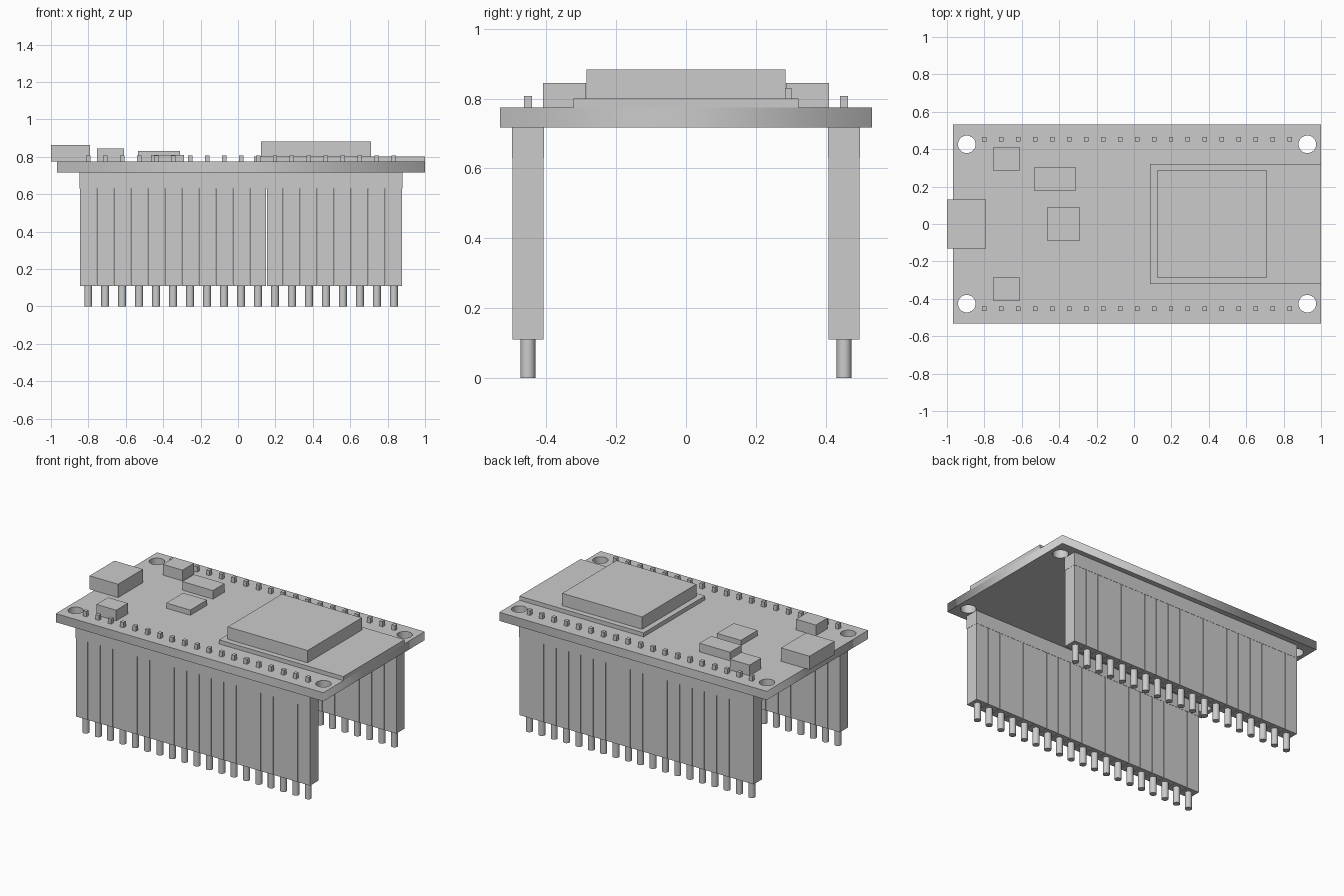
import bpy
import bmesh
import math
from mathutils import Matrix, Vector

cube = bpy.data.objects.get("Cube")
if cube:
    bpy.data.objects.remove(cube, do_unlink=True)

grey = bpy.data.materials.new("plain_grey")
grey.use_nodes = True
colour = (0.6, 0.6, 0.6, 1)
grey.diffuse_color = colour
grey.node_tree.nodes["Principled BSDF"].inputs["Base Color"].default_value = colour

BOARD_Z, BOARD_TOP = 0.717, 0.774
PITCH, FIRST_X, ROW_Y, COUNT = 0.0908, -0.801, 0.4525, 19
PIN_XS = [FIRST_X + i * PITCH for i in range(COUNT)]


def add_box(bm, x, y, z):
    """Add a box given as (low, high) on each axis."""
    low, high = Vector((x[0], y[0], z[0])), Vector((x[1], y[1], z[1]))
    matrix = Matrix.Translation((low + high) / 2) @ Matrix.Diagonal((*(high - low), 1))
    bmesh.ops.create_cube(bm, size=1, matrix=matrix)


def around(centre, width):
    return centre - width / 2, centre + width / 2


def finish(name, bm):
    mesh = bpy.data.meshes.new(name)
    bm.to_mesh(mesh)
    bm.free()
    mesh.materials.append(grey)
    obj = bpy.data.objects.new(name, mesh)
    bpy.context.collection.objects.link(obj)
    return obj


def block(name, x, y, z):
    bm = bmesh.new()
    add_box(bm, x, y, z)
    return finish(name, bm)


def select_only(obj):
    bpy.ops.object.select_all(action='DESELECT')
    obj.select_set(True)
    bpy.context.view_layer.objects.active = obj


# Circuit board: flat outline with four round mounting holes
outline = bpy.data.curves.new("circuit_board", 'CURVE')
outline.dimensions = '2D'
outline.fill_mode = 'BOTH'
outline.extrude = (BOARD_TOP - BOARD_Z) / 2


def add_loop(points):
    spline = outline.splines.new('POLY')
    spline.points.add(len(points) - 1)
    for point, (x, y) in zip(spline.points, points):
        point.co = (x, y, 0, 1)
    spline.use_cyclic_u = True


add_loop([(-0.967, -0.532), (1, -0.532), (1, 0.532), (-0.967, 0.532)])
for cx in (-0.894, 0.927):
    for cy in (-0.426, 0.426):
        angles = [math.tau * i / 32 for i in range(32)]
        add_loop([(cx + 0.047 * math.cos(a), cy + 0.047 * math.sin(a)) for a in angles])
board = bpy.data.objects.new("circuit_board", outline)
bpy.context.collection.objects.link(board)
board.location.z = (BOARD_Z + BOARD_TOP) / 2
outline.materials.append(grey)
select_only(board)
bpy.ops.object.convert(target='MESH')

# Components on top of the board
block("radio_module_base", (0.086, 1), (-0.322, 0.322), (BOARD_TOP, 0.801))
block("radio_module_shield", (0.123, 0.711), (-0.285, 0.285), (0.801, 0.883))
block("usb_socket", (-1, -0.79), (-0.131, 0.131), (BOARD_TOP, 0.863))
block("left_button", (-0.754, -0.609), (0.287, 0.409), (BOARD_TOP, 0.845))
block("right_button", (-0.754, -0.609), (-0.409, -0.287), (BOARD_TOP, 0.845))
block("regulator_chip", (-0.535, -0.31), (0.179, 0.302), (BOARD_TOP, 0.831))
block("serial_chip", (-0.465, -0.289), (-0.088, 0.088), (BOARD_TOP, 0.809))

# Pin header on each long side
for side, sign in (("front", -1), ("back", 1)):
    y = sign * ROW_Y
    block(side + "_header_strip", (PIN_XS[0] - PITCH / 2, PIN_XS[-1] + PITCH / 2),
          around(y, PITCH), (0.63, BOARD_Z))

    sockets, tips, pins = bmesh.new(), bmesh.new(), bmesh.new()
    for x in PIN_XS:
        add_box(sockets, around(x, 0.088), around(y, 0.088), (0.11, 0.63))
        add_box(tips, around(x, 0.024), around(y, 0.024), (BOARD_TOP, 0.808))
        bmesh.ops.create_cone(pins, cap_ends=True, segments=24, radius1=0.021,
                              radius2=0.021, depth=0.13,
                              matrix=Matrix.Translation((x, y, 0.065)))
    finish(side + "_header_sockets", sockets)
    finish(side + "_pin_tips", tips)
    select_only(finish(side + "_header_pins", pins))
    bpy.ops.object.shade_smooth_by_angle()
